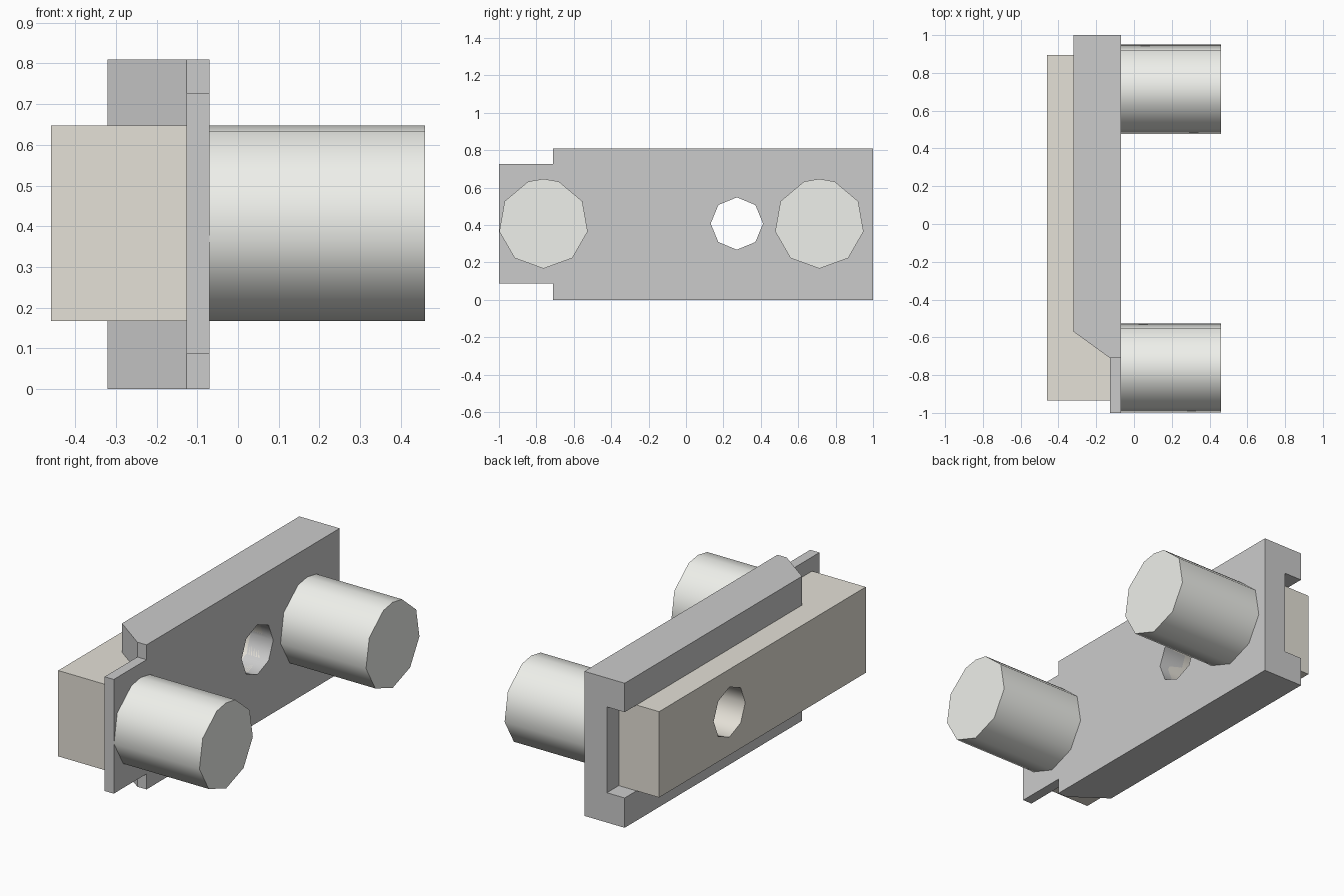
import bpy, bmesh
from math import cos, sin, radians

if "Cube" in bpy.data.objects:
    bpy.data.objects.remove(bpy.data.objects["Cube"])


def prism(name, outline, lo, hi, axis="z", smooth=False):
    """Extrude an outline along z (points are x,y) or along x (points are y,z)."""
    bm = bmesh.new()
    place = (lambda a, b: (a, b, lo)) if axis == "z" else (lambda a, b: (lo, a, b))
    base = bm.faces.new([bm.verts.new(place(*p)) for p in outline])
    moved = bmesh.ops.extrude_face_region(bm, geom=[base])["geom"]
    d = (0, 0, hi - lo) if axis == "z" else (hi - lo, 0, 0)
    bmesh.ops.translate(bm, vec=d, verts=[v for v in moved if isinstance(v, bmesh.types.BMVert)])
    bmesh.ops.recalc_face_normals(bm, faces=bm.faces)
    if smooth:  # round walls only, end caps stay flat
        for f in bm.faces:
            f.smooth = abs(f.normal.x) < 0.5
    mesh = bpy.data.meshes.new(name)
    bm.to_mesh(mesh)
    bm.free()
    ob = bpy.data.objects.new(name, mesh)
    bpy.context.collection.objects.link(ob)
    return ob


def box(name, x0, x1, y0, y1, z0, z1):
    return prism(name, [(x0, y0), (x1, y0), (x1, y1), (x0, y1)], z0, z1)


def ring(cy, cz, r, angles):
    return [(cy + r * cos(radians(a)), cz + r * sin(radians(a))) for a in angles]


def cut(ob, cutter):
    mod = ob.modifiers.new(cutter.name, "BOOLEAN")
    mod.operation, mod.solver, mod.object = "DIFFERENCE", "EXACT", cutter
    cutter.hide_render = True
    cutter.hide_set(True)


def paint(ob, name, colour):
    mat = bpy.data.materials.get(name) or bpy.data.materials.new(name)
    mat.diffuse_color = (*colour, 1)
    mat.use_nodes = True
    mat.node_tree.nodes["Principled BSDF"].inputs["Base Color"].default_value = mat.diffuse_color
    ob.data.materials.append(mat)


H, MID = 0.81, 0.407

# Housing: plan profile with a chamfered step to a thin end tongue
housing = prism("housing", [(-.07, -1), (-.07, 1), (-.32, 1), (-.32, -.57),
                            (-.127, -.71), (-.127, -1)], 0, H)
cut(housing, box("groove_cutter", -.6, -.21, -1.5, 1.5, .167, .648))
cut(housing, box("lower_notch_cutter", -.6, .3, -1.5, -.71, -.3, .087))
cut(housing, box("upper_notch_cutter", -.6, .3, -1.5, -.71, .727, 1.2))

# Block seated in the groove
block = box("sliding_block", -.46, -.127, -.935, .895, .167, .648)
paint(block, "warm_grey", (.78, .75, .68))

# Octagonal through hole
hole = prism("hole_cutter", ring(.272, .408, .14, range(0, 360, 45)), -1, 1, "x", True)
cut(housing, hole)
cut(block, hole)

# Two round pegs: nine sides from the bottom, plus a point on top
angles = [-90, -50, -10, 30, 70, 90, 110, 150, 190, 230]
for name, y in (("front_peg", -.762), ("back_peg", .713)):
    peg = prism(name, ring(y, MID, .24, angles), -.07, .46, "x", True)
    paint(peg, "pale_grey", (.86, .87, .83))
